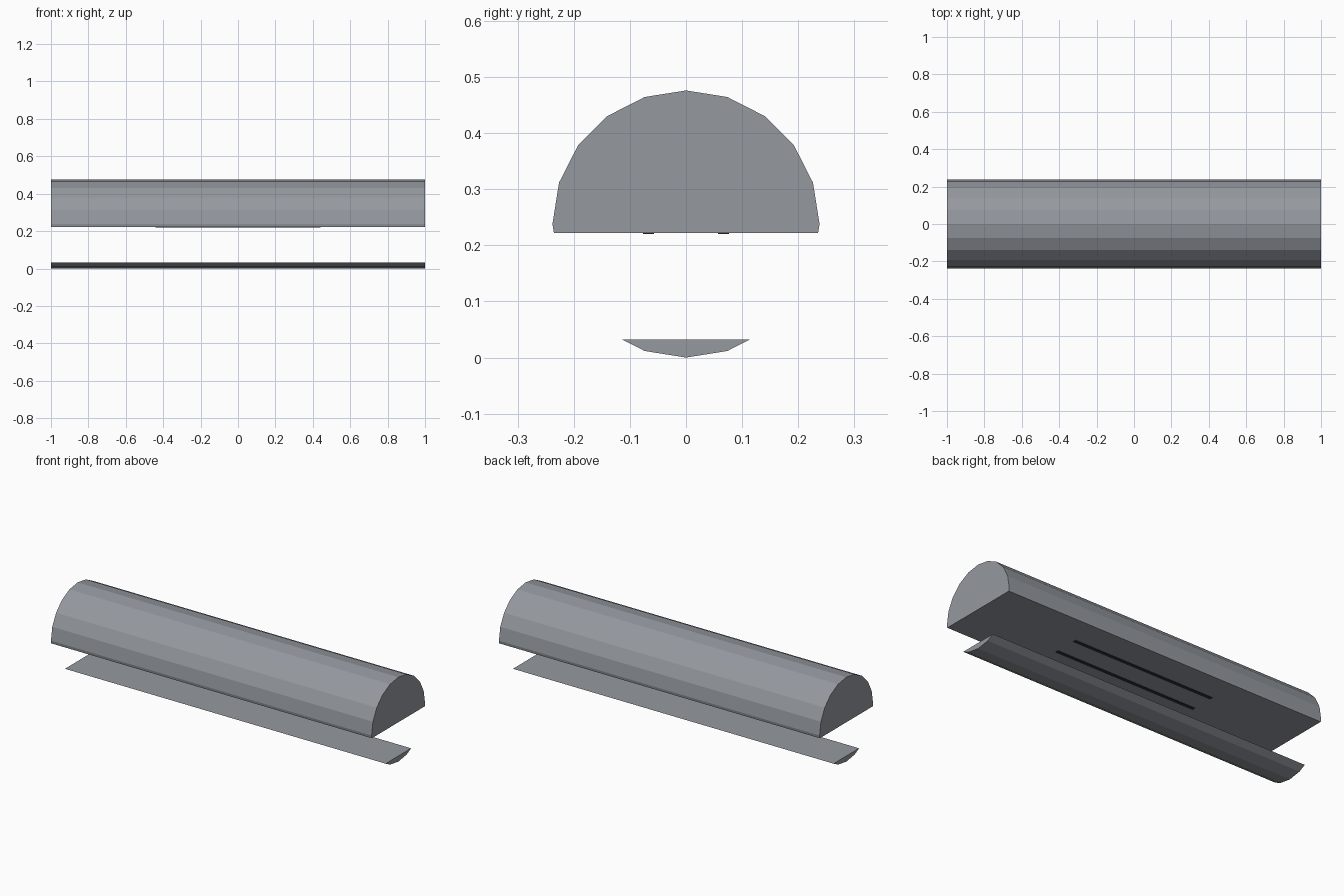
import bpy
import bmesh
from math import sin, cos, tau
from mathutils import Vector

if "Cube" in bpy.data.objects:
    bpy.data.objects.remove(bpy.data.objects["Cube"], do_unlink=True)

RADIUS, SIDES, HALF_LENGTH = 0.238, 20, 1.0
UPPER_CUT, LOWER_CUT = 0.222, 0.032


def make_material(name, colour):
    mat = bpy.data.materials.new(name)
    mat.use_nodes = True
    mat.diffuse_color = colour
    mat.node_tree.nodes["Principled BSDF"].inputs["Base Color"].default_value = colour
    return mat


def finish(name, bm, mat):
    bmesh.ops.recalc_face_normals(bm, faces=bm.faces)
    mesh = bpy.data.meshes.new(name)
    bm.to_mesh(mesh)
    bm.free()
    mesh.materials.append(mat)
    obj = bpy.data.objects.new(name, mesh)
    bpy.context.collection.objects.link(obj)
    return obj


def cylinder_segment(name, cut_z, keep_above, mat):
    """Faceted cylinder along x, sliced flat at cut_z and capped."""
    bm = bmesh.new()
    ring = [bm.verts.new((-HALF_LENGTH, RADIUS * sin(tau * i / SIDES),
                          RADIUS + RADIUS * cos(tau * i / SIDES)))
            for i in range(SIDES)]
    end = bm.faces.new(ring)
    extruded = bmesh.ops.extrude_face_region(bm, geom=[end], use_keep_orig=True)
    moved = [v for v in extruded["geom"] if isinstance(v, bmesh.types.BMVert)]
    bmesh.ops.translate(bm, verts=moved, vec=(2 * HALF_LENGTH, 0, 0))
    cut = bmesh.ops.bisect_plane(
        bm, geom=bm.verts[:] + bm.edges[:] + bm.faces[:],
        plane_co=(0, 0, cut_z), plane_no=(0, 0, 1),
        clear_inner=keep_above, clear_outer=not keep_above)
    rim = [e for e in cut["geom_cut"] if isinstance(e, bmesh.types.BMEdge)]
    bmesh.ops.contextual_create(bm, geom=rim)
    return finish(name, bm, mat)


def strip(name, y, mat):
    """Thin plate under the flat face of the upper body."""
    bm = bmesh.new()
    bmesh.ops.create_cube(bm, size=1)
    bmesh.ops.scale(bm, verts=bm.verts, vec=(0.88, 0.02, 0.004))
    bmesh.ops.translate(bm, verts=bm.verts, vec=Vector((0, y, UPPER_CUT)))
    return finish(name, bm, mat)


grey = make_material("blue grey", (0.30, 0.32, 0.35, 1))
dark = make_material("dark grey", (0.03, 0.03, 0.035, 1))

# Domed upper body and shallow lower sliver of the same cylinder
cylinder_segment("upper_body", UPPER_CUT, True, grey)
cylinder_segment("lower_tray", LOWER_CUT, False, grey)

# Pair of strips on the underside
for side, y in (("front", -0.067), ("back", 0.067)):
    strip(side + "_strip", y, dark)
